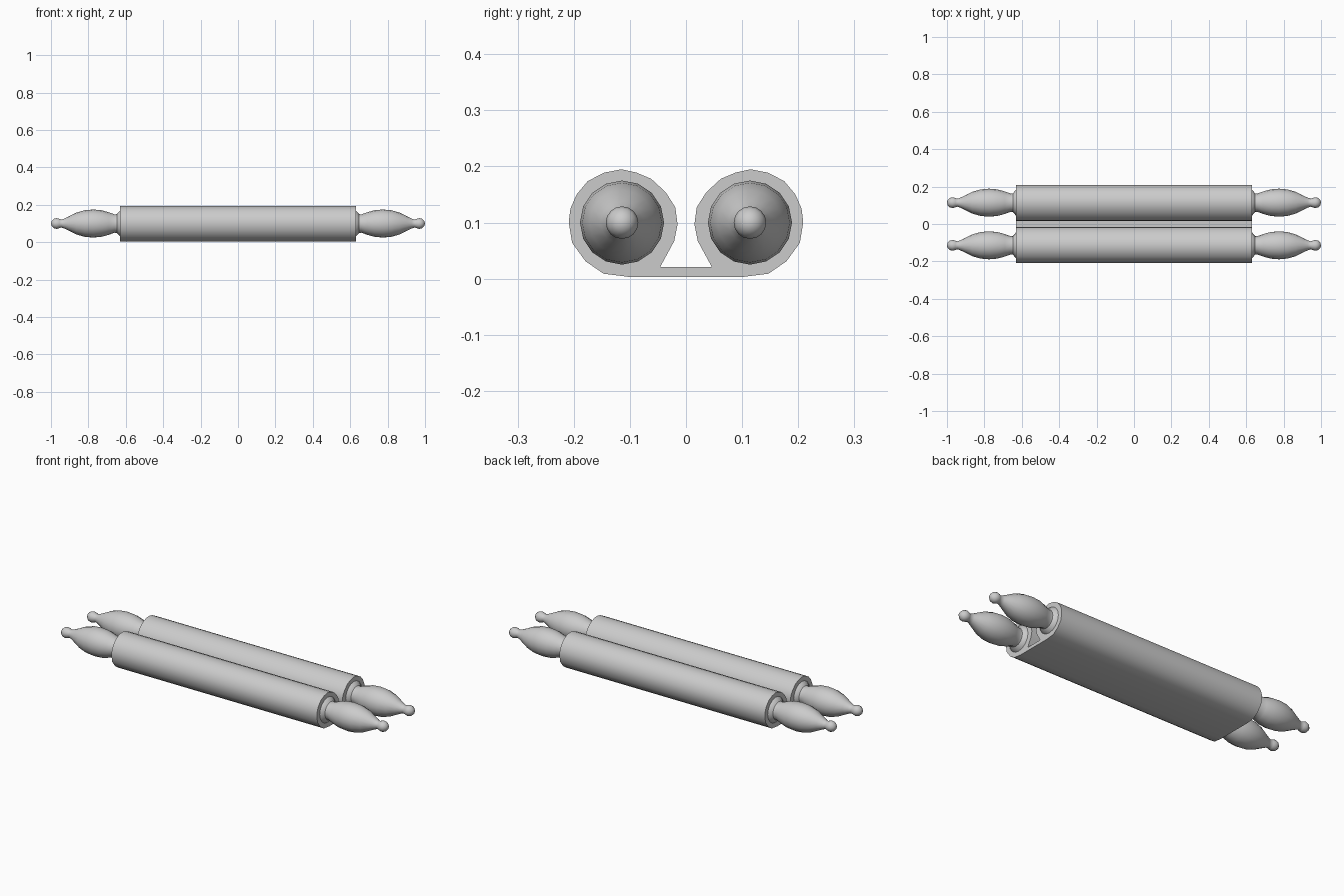
import bpy, bmesh, math

if "Cube" in bpy.data.objects:
    bpy.data.objects.remove(bpy.data.objects["Cube"])

ROLL_Y, ROLL_Z, HALF = 0.114, 0.1, 0.63


def finish(name, bm, angle):
    bmesh.ops.recalc_face_normals(bm, faces=bm.faces)
    me = bpy.data.meshes.new(name)
    bm.to_mesh(me)
    bm.free()
    ob = bpy.data.objects.new(name, me)
    bpy.context.collection.objects.link(ob)
    bpy.ops.object.select_all(action='DESELECT')
    ob.select_set(True)
    bpy.context.view_layer.objects.active = ob
    bpy.ops.object.shade_smooth_by_angle(angle=math.radians(angle))
    return ob


# Rolled paper: half cross-section (y, z), from the sheet over the roll to the underside
half = [(0.046, 0.021), (0.021, 0.067), (0.015, 0.097), (0.019, 0.127),
        (0.036, 0.154), (0.062, 0.178), (0.088, 0.189), (0.115, 0.195),
        (0.146, 0.189), (0.175, 0.174), (0.195, 0.15), (0.206, 0.125),
        (0.209, 0.1), (0.203, 0.064), (0.179, 0.031), (0.147, 0.009),
        (0.1, 0.003)]
outline = half + [(-y, z) for y, z in reversed(half)]
bm = bmesh.new()
end = bm.faces.new([bm.verts.new((-HALF, y, z)) for y, z in outline])
ext = bmesh.ops.extrude_face_region(bm, geom=[end], use_keep_orig=True)
bmesh.ops.translate(bm, vec=(2 * HALF, 0, 0),
                    verts=[g for g in ext['geom'] if isinstance(g, bmesh.types.BMVert)])
bmesh.ops.triangulate(bm, faces=[f for f in bm.faces if len(f.verts) > 4])
finish("paper_scroll", bm, 32)

# Turned handles: profile (x, radius) with flared collar, grip and ball tip
profile = [(0.61, 0.074), (0.63, 0.07), (0.648, 0.05), (0.66, 0.049),
           (0.69, 0.06), (0.73, 0.071), (0.775, 0.075), (0.82, 0.071),
           (0.865, 0.058), (0.905, 0.038), (0.93, 0.026), (0.945, 0.021),
           (0.955, 0.025), (0.97, 0.029), (0.985, 0.025), (0.996, 0.014),
           (1.0, 0.0)]
SIDES = 16


def handle(name, side, y):
    bm = bmesh.new()
    rings = []
    for x, r in profile[:-1]:
        rings.append([bm.verts.new((side * x, y + r * math.cos(a), ROLL_Z + r * math.sin(a)))
                      for a in (2 * math.pi * i / SIDES for i in range(SIDES))])
    tip = bm.verts.new((side * profile[-1][0], y, ROLL_Z))
    for i in range(SIDES):
        j = (i + 1) % SIDES
        for a, b in zip(rings, rings[1:]):
            bm.faces.new((a[i], a[j], b[j], b[i]))
        bm.faces.new((rings[-1][i], rings[-1][j], tip))
    bm.faces.new(rings[0])
    finish(name, bm, 40)


for sx, xn in ((-1, "left"), (1, "right")):
    for sy, yn in ((-1, "front"), (1, "back")):
        handle(f"{yn}_{xn}_handle", sx, sy * ROLL_Y)
